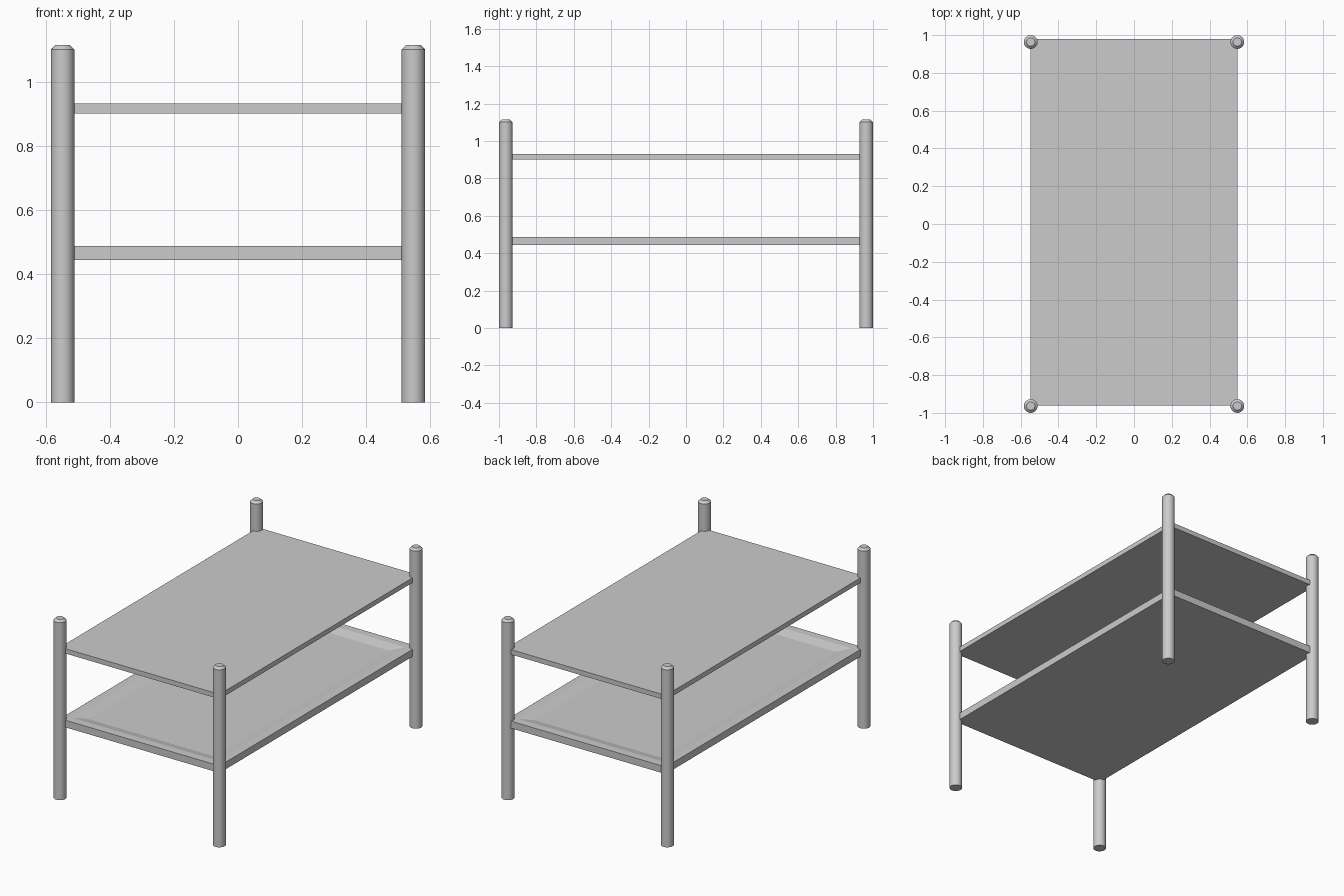
import bpy
import bmesh
from math import radians

cube = bpy.data.objects.get("Cube")
if cube:
    bpy.data.objects.remove(cube, do_unlink=True)

GREY = (0.6, 0.6, 0.6, 1.0)
grey = bpy.data.materials.new("plain grey")
grey.use_nodes = True
grey.diffuse_color = GREY
grey.node_tree.nodes["Principled BSDF"].inputs["Base Color"].default_value = GREY

POST_X, POST_Y, POST_R, POST_H = 0.547, 0.9635, 0.0365, 1.115
CHAMFER = 0.014


def finish(bm, name):
    """Turn a bmesh into a named grey object."""
    bmesh.ops.recalc_face_normals(bm, faces=bm.faces)
    mesh = bpy.data.meshes.new(name)
    bm.to_mesh(mesh)
    bm.free()
    mesh.materials.append(grey)
    obj = bpy.data.objects.new(name, mesh)
    bpy.context.collection.objects.link(obj)
    return obj


def board(name, z0, z1, y0, y1):
    """Flat rectangular board spanning the post centres."""
    bm = bmesh.new()
    bmesh.ops.create_cube(bm, size=1)
    for v in bm.verts:
        v.co.x *= 2 * POST_X
        v.co.y = y1 if v.co.y > 0 else y0
        v.co.z = z1 if v.co.z > 0 else z0
    return bm


# Corner posts with a chamfered top
def post(name, x, y):
    bm = bmesh.new()
    bmesh.ops.create_cone(bm, cap_ends=True, segments=24, radius1=POST_R,
                          radius2=POST_R, depth=POST_H)
    bmesh.ops.translate(bm, verts=bm.verts, vec=(0, 0, POST_H / 2))
    rim = [e for e in bm.edges if all(v.co.z > POST_H / 2 for v in e.verts)]
    bmesh.ops.bevel(bm, geom=rim, offset=CHAMFER, segments=1, affect='EDGES')
    obj = finish(bm, name)
    obj.location = (x, y, 0)
    bpy.ops.object.select_all(action='DESELECT')
    obj.select_set(True)
    bpy.context.view_layer.objects.active = obj
    bpy.ops.object.shade_smooth_by_angle(angle=radians(30))


for end, sy in (("front", -1), ("back", 1)):
    for side, sx in (("right", -1), ("left", 1)):
        post(f"{end}_{side}_post", sx * POST_X, sy * POST_Y)

# Upper board
finish(board("upper_board", 0.902, 0.932, -0.962, 0.98), "upper_board")

# Lower shelf with a shallow sloped recess in its top
bm = board("lower_shelf", 0.444, 0.488, -0.962, 0.98)
bm.normal_update()
top = max(bm.faces, key=lambda f: f.normal.z)
bmesh.ops.inset_region(bm, faces=[top], thickness=0.07)
bmesh.ops.inset_region(bm, faces=[top], thickness=0.09, depth=-0.015)
finish(bm, "lower_shelf")
